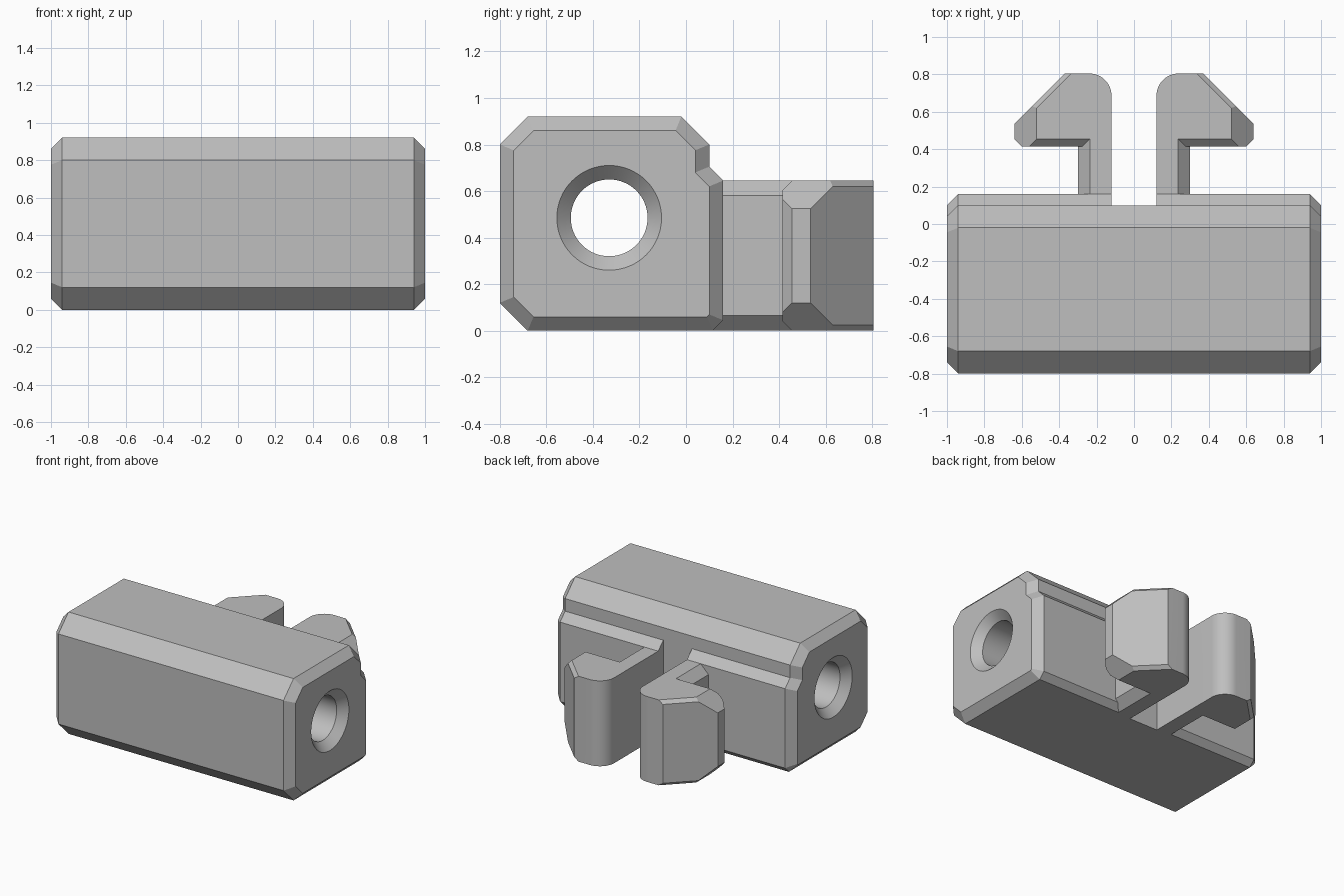
import bpy
import bmesh
from math import cos, sin, pi
from mathutils import Vector

default = bpy.data.objects.get("Cube")
if default:
    bpy.data.objects.remove(default, do_unlink=True)

grey = bpy.data.materials.new("plain grey")
grey.use_nodes = True
colour = (0.52, 0.52, 0.52, 1)
grey.diffuse_color = colour
grey.node_tree.nodes["Principled BSDF"].inputs["Base Color"].default_value = colour

CHAMFER = 0.06   # end bevel of the body and countersink of the bore
HOOK_TOP = 0.645


def make_object(name, bm):
    bmesh.ops.recalc_face_normals(bm, faces=bm.faces)
    mesh = bpy.data.meshes.new(name)
    bm.to_mesh(mesh)
    bm.free()
    mesh.materials.append(grey)
    obj = bpy.data.objects.new(name, mesh)
    bpy.context.collection.objects.link(obj)
    return obj


def loft(bm, rings):
    """Skin a list of equal-length point rings and cap both ends."""
    loops = [[bm.verts.new(p) for p in ring] for ring in rings]
    count = len(loops[0])
    for a, b in zip(loops, loops[1:]):
        for i in range(count):
            j = (i + 1) % count
            bm.faces.new((a[i], a[j], b[j], b[i]))
    bm.faces.new(loops[0])
    bm.faces.new(loops[-1])


def inset_outline(points, dist):
    """Offset a counter-clockwise outline inward by a fixed distance."""
    pts = [Vector(p) for p in points]
    result = []
    for i, p in enumerate(pts):
        d1 = (p - pts[i - 1]).normalized()
        d2 = (pts[(i + 1) % len(pts)] - p).normalized()
        n1, n2 = Vector((-d1.y, d1.x)), Vector((-d2.y, d2.x))
        result.append(p + (n1 + n2) * dist / (1 + n1.dot(n2)))
    return result


def chamfer_cut(bm, point, normal):
    """Slice off everything beyond a plane and close the cut."""
    geom = bm.verts[:] + bm.edges[:] + bm.faces[:]
    bmesh.ops.bisect_plane(bm, geom=geom, plane_co=point, plane_no=Vector(normal).normalized(),
                           clear_outer=True)
    edges = [e for e in bm.edges if e.is_boundary]
    bmesh.ops.holes_fill(bm, edges=edges, sides=0)


def subtract(obj, cutter):
    mod = obj.modifiers.new("cut", "BOOLEAN")
    mod.operation = "DIFFERENCE"
    mod.solver = "EXACT"
    mod.object = cutter
    bpy.context.view_layer.objects.active = obj
    bpy.ops.object.modifier_apply(modifier=mod.name)
    bpy.data.objects.remove(cutter, do_unlink=True)


# Body: side profile (y, z) with bevelled ends
profile = [(-0.8, 0.12), (-0.68, 0), (0.115, 0), (0.16, 0.045), (0.16, 0.645),
           (0.1, 0.705), (0.1, 0.8), (-0.02, 0.92), (-0.68, 0.92), (-0.8, 0.8)]
inner = inset_outline(profile, CHAMFER)
bm = bmesh.new()
loft(bm, [[(x, y, z) for y, z in ring] for x, ring in
          ((-1, inner), (CHAMFER - 1, profile), (1 - CHAMFER, profile), (1, inner))])
body = make_object("body", bm)

# Bore through the body, countersunk at both ends
bm = bmesh.new()
steps = 64
loft(bm, [[(x, -0.33 + r * cos(2 * pi * i / steps), 0.485 + r * sin(2 * pi * i / steps))
           for i in range(steps)]
          for x, r in ((-1.02, 0.245), (-0.94, 0.165), (0.94, 0.165), (1.02, 0.245))])
subtract(body, make_object("bore_cutter", bm))

# Shallow slot in the back of the body between the hooks
bm = bmesh.new()
loft(bm, [[(-0.12, 0.1, z), (0.12, 0.1, z), (0.12, 0.3, z), (-0.12, 0.3, z)]
          for z in (-0.1, 0.8)])
subtract(body, make_object("slot_cutter", bm))

parts = [body]
for side, label in ((1, "left"), (-1, "right")):
    # Stem: chamfered on its outer edges
    section = [(0.12, 0), (0.235, 0), (0.3, 0.065), (0.3, HOOK_TOP - 0.065),
               (0.235, HOOK_TOP), (0.12, HOOK_TOP)]
    bm = bmesh.new()
    loft(bm, [[(side * x, y, z) for x, z in section] for y in (0.1, 0.455)])
    parts.append(make_object(label + "_hook_stem", bm))

    # Head: plan outline with a rounded inner corner
    outline = [(0.12, 0.415), (0.6, 0.415), (0.64, 0.455), (0.64, 0.535), (0.37, 0.805)]
    arc = [pi / 2 + i * pi / 32 for i in range(17)]
    outline += [(0.24 + 0.12 * cos(a), 0.685 + 0.12 * sin(a)) for a in arc]
    bm = bmesh.new()
    loft(bm, [[(x, y, z) for x, y in outline] for z in (0, HOOK_TOP)])
    # Chamfer the tip, the slanted nose and the catch, above and below
    for up, level in ((1, HOOK_TOP), (-1, 0)):
        chamfer_cut(bm, (0.64, 0, level - up * 0.12), (1, 0, up))
        chamfer_cut(bm, (0.64, 0.535, level - up * 0.025), (0.707, 0.707, up))
        chamfer_cut(bm, (0, 0.415, level - up * 0.04), (0, -1, up))
    for v in bm.verts:
        v.co.x *= side
    parts.append(make_object(label + "_hook_head", bm))

# Smooth only the round surfaces
bpy.ops.object.select_all(action="DESELECT")
for obj in parts:
    obj.select_set(True)
bpy.context.view_layer.objects.active = body
bpy.ops.object.shade_smooth_by_angle(angle=pi / 9)
